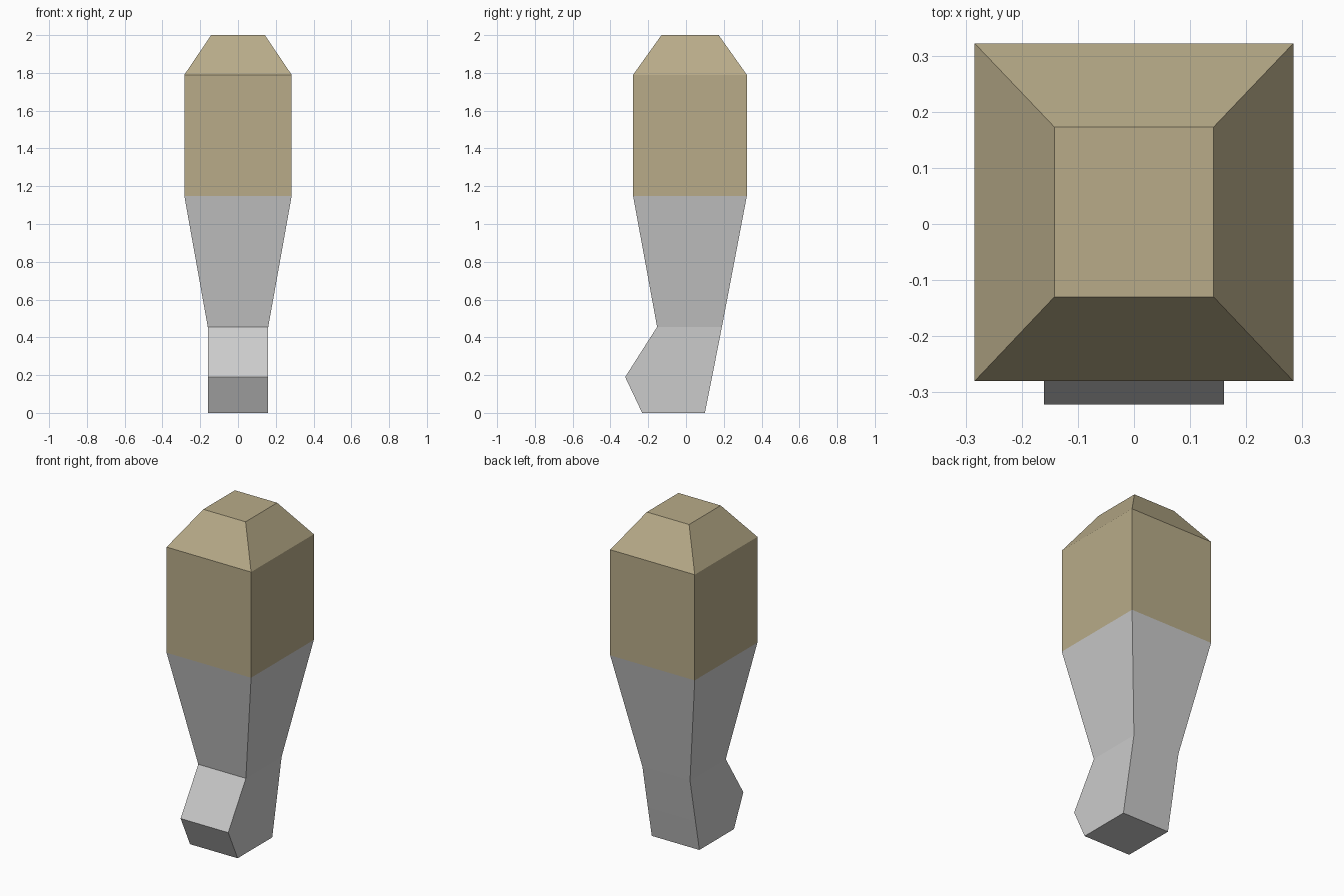
import bpy, bmesh

if "Cube" in bpy.data.objects:
    bpy.data.objects.remove(bpy.data.objects["Cube"])


def loft(name, sections, cap_bottom=False, cap_top=False, color=None):
    """Skin rectangular sections (z, half width, front y, back y)."""
    bm = bmesh.new()
    rings = [[bm.verts.new(p) for p in ((-w, f, z), (w, f, z), (w, b, z), (-w, b, z))]
             for z, w, f, b in sections]
    for lo, hi in zip(rings, rings[1:]):
        for i in range(4):
            j = (i + 1) % 4
            bm.faces.new((lo[i], lo[j], hi[j], hi[i]))
    if cap_bottom:
        bm.faces.new(rings[0][::-1])
    if cap_top:
        bm.faces.new(rings[-1])
    mesh = bpy.data.meshes.new(name)
    bm.to_mesh(mesh)
    bm.free()
    obj = bpy.data.objects.new(name, mesh)
    bpy.context.collection.objects.link(obj)
    if color:
        mat = bpy.data.materials.new(name + "_color")
        mat.diffuse_color = color
        mat.use_nodes = True
        mat.node_tree.nodes["Principled BSDF"].inputs["Base Color"].default_value = mat.diffuse_color
        mesh.materials.append(mat)
    return obj


shoulder = (1.148, 0.284, -0.28, 0.322)

# Grey handle with a forward-hooked foot, tapering out to the head
loft("handle", [
    (0.0, 0.16, -0.232, 0.10),
    (0.19, 0.16, -0.322, 0.138),
    (0.455, 0.16, -0.153, 0.19),
    shoulder,
], cap_bottom=True)

# Tan block head with a chamfered top
loft("head", [
    shoulder,
    (1.79, 0.284, -0.28, 0.322),
    (2.0, 0.142, -0.13, 0.173),
], cap_top=True, color=(0.48, 0.41, 0.25, 1))
